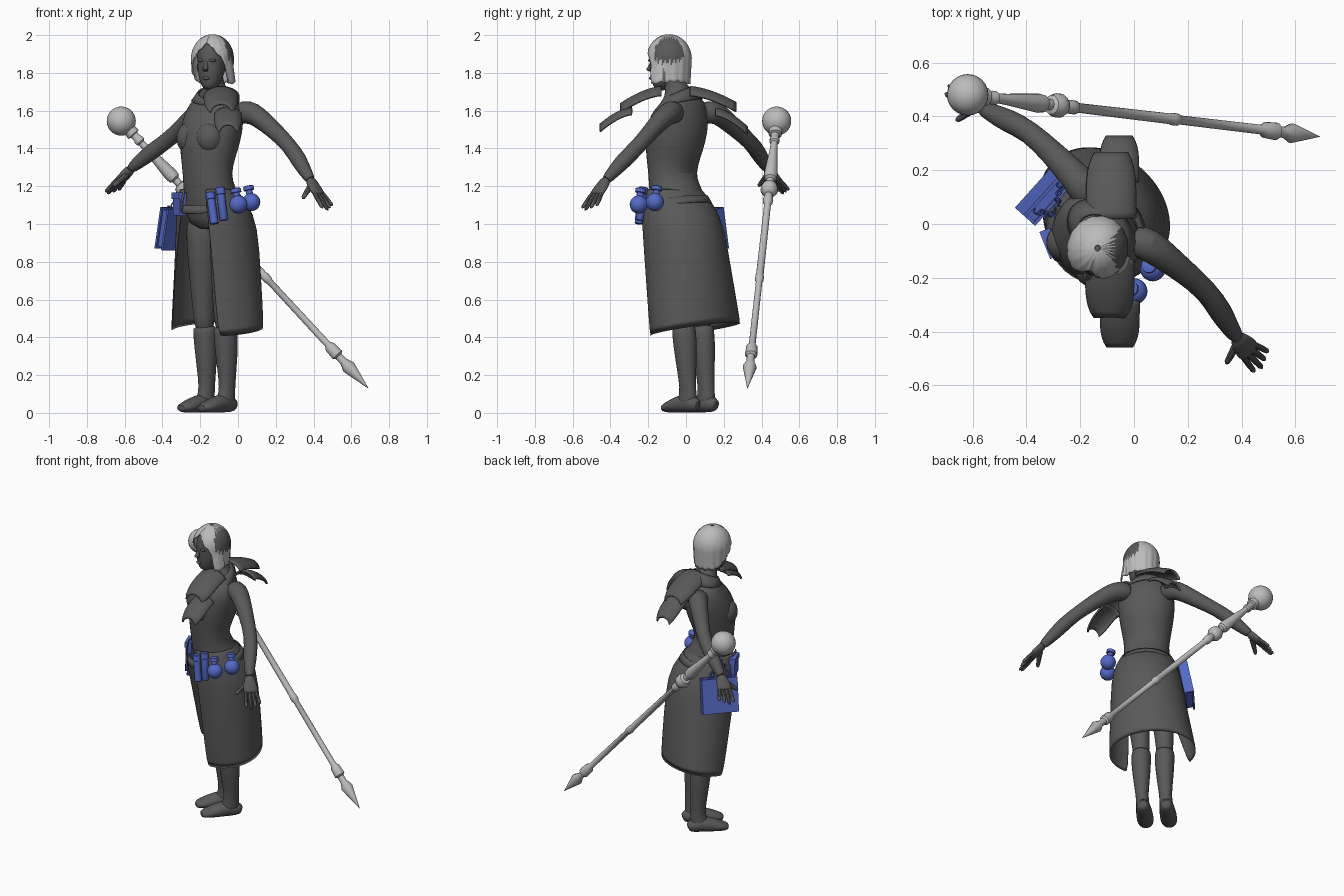
import bpy, bmesh, math
from math import sin, cos, pi, radians
from mathutils import Vector, Matrix

cube = bpy.data.objects.get("Cube")
if cube:
    bpy.data.objects.remove(cube, do_unlink=True)


def material(name, rgb):
    m = bpy.data.materials.new(name)
    m.use_nodes = True
    m.diffuse_color = (*rgb, 1)
    m.node_tree.nodes["Principled BSDF"].inputs["Base Color"].default_value = (*rgb, 1)
    return m


DARK = material("dark grey", (.1, .1, .1))
LIGHT = material("light grey", (.5, .5, .5))
BLUE = material("blue", (.09, .14, .56))

I = Matrix.Identity(4)
BODY = Matrix.Translation((-.08, .02, 0)) @ Matrix.Rotation(radians(-42), 4, 'Z')
HEAD = Matrix.Translation((-.135, -.09, 0)) @ Matrix.Rotation(radians(-20), 4, 'Z')
made = []


def finish(name, bm, mats, frame=I, sub=0, thick=0):
    bmesh.ops.recalc_face_normals(bm, faces=bm.faces)
    bm.transform(frame)
    me = bpy.data.meshes.new(name)
    bm.to_mesh(me)
    bm.free()
    for m in mats:
        me.materials.append(m)
    ob = bpy.data.objects.new(name, me)
    bpy.context.collection.objects.link(ob)
    if thick:
        mod = ob.modifiers.new("thickness", 'SOLIDIFY')
        mod.thickness, mod.offset = thick, 0
    if sub:
        mod = ob.modifiers.new("smooth", 'SUBSURF')
        mod.levels = mod.render_levels = sub
    made.append(ob)
    return ob


def grid(name, rows, mats, frame=I, cyc=True, cap=True, loop=False, sub=0, thick=0, rule=None):
    """Skin a list of point rows; rule picks a material index from row and column."""
    bm = bmesh.new()
    vs = [[bm.verts.new(p) for p in r] for r in rows]
    n = len(rows[0])
    for i in range(len(rows) if loop else len(rows) - 1):
        a, b = vs[i], vs[(i + 1) % len(rows)]
        for j in range(n if cyc else n - 1):
            k = (j + 1) % n
            f = bm.faces.new((a[j], a[k], b[k], b[j]))
            if rule:
                f.material_index = rule(i, j)
    if cyc and cap and not loop:
        bm.faces.new(vs[0])
        bm.faces.new(vs[-1])
    return finish(name, bm, mats, frame, sub, thick)


def tube(name, stations, mat, frame=I, ref=(1, 0, 0), n=16, **kw):
    """Loft ellipses (x, y, z, radius along ref, other radius) along a path."""
    pts = [Vector(s[:3]) for s in stations]
    rows = []
    for i, s in enumerate(stations):
        t = (pts[min(i + 1, len(pts) - 1)] - pts[max(i - 1, 0)]).normalized()
        u = Vector(ref)
        u = (u - t * u.dot(t)).normalized()
        v = t.cross(u)
        rows.append([pts[i] + u * s[3] * cos(2 * pi * j / n) + v * s[-1] * sin(2 * pi * j / n)
                     for j in range(n)])
    return grid(name, rows, [mat], frame, **kw)


def rod(name, a, b, profile, mat, n=16, frame=I):
    """Turned shape between two points, profile of (fraction, radius)."""
    a, b = Vector(a), Vector(b)
    return tube(name, [(*a.lerp(b, t), r, r) for t, r in profile], mat, frame, ref=(0, 1, 0), n=n)


def ball(name, c, r, mat, frame=I, scale=(1, 1, 1)):
    bm = bmesh.new()
    bmesh.ops.create_uvsphere(bm, u_segments=24, v_segments=14, radius=r,
                              matrix=Matrix.Translation(c) @ Matrix.Diagonal((*scale, 1)))
    return finish(name, bm, [mat], frame)


def box(name, c, size, mat, frame=I, rot=I):
    bm = bmesh.new()
    bmesh.ops.create_cube(bm, matrix=Matrix.Translation(c) @ rot @ Matrix.Diagonal((*size, 1)))
    return finish(name, bm, [mat], frame)


# Torso and neck
tube("torso", [(-.01, -.05, .97, .12, .11), (0, -.06, 1.06, .165, .15), (0, -.11, 1.18, .147, .13),
               (0, -.125, 1.26, .137, .117), (0, -.119, 1.36, .154, .139), (0, -.103, 1.46, .173, .16),
               (0, -.07, 1.56, .18, .138), (0, -.055, 1.63, .165, .103), (.01, -.07, 1.685, .1, .075),
               (.015, -.085, 1.72, .058, .058), (.02, -.1, 1.77, .052, .054), (.03, -.115, 1.84, .05, .05)],
     DARK, BODY, n=20, sub=1)
ball("chest", (0, -.165, 1.455), .08, DARK, BODY, (1.75, 1, 1.25))
tube("collar", [(0, -.062, 1.645, .14, .1), (.003, -.066, 1.672, .115, .088), (.008, -.074, 1.692, .095, .076)],
     DARK, BODY, n=24, cap=False, thick=.008)
tube("waist_belt", [(0, -.084, 1.085, .183, .179), (0, -.091, 1.125, .17, .16)],
     DARK, BODY, n=32, cap=False, thick=.006)

# Arms, legs and boots, one of each per side
for s, side in ((1, "left"), (-1, "right")):
    raised = .2 if s < 0 else 0

    def reach(x, y, z):
        return s * x, y, z + raised * max(0, x - .35)

    ball(side + "_bust", (s * .068, -.18, 1.455), .075, DARK, BODY, (1, 1, 1.15))
    tube(side + "_arm", [(*reach(x, y, z), r, r) for x, y, z, r in (
        (.09, -.01, 1.585, .06), (.17, .02, 1.597, .064), (.23, .025, 1.567, .056), (.33, .032, 1.502, .047),
        (.445, .035, 1.413, .041), (.53, .012, 1.34, .046), (.6, -.01, 1.272, .034), (.65, -.02, 1.225, .027))],
         DARK, BODY, ref=(0, 1, 0), sub=1)
    tube(side + "_palm", [(*reach(x, y, z), a, b) for x, y, z, a, b in (
        (.635, -.018, 1.24, .027, .026), (.66, -.022, 1.21, .038, .024),
        (.692, -.026, 1.175, .048, .02), (.718, -.026, 1.15, .043, .014))], DARK, BODY, ref=(0, 1, 0), sub=1)
    for k in range(4):
        drop = .012 * abs(k - 1)
        rod(f"{side}_finger_{k + 1}", reach(.702, -.056 + .02 * k, 1.165),
            reach(.785 - drop, -.07 + .03 * k, 1.073 + drop),
            [(0, .012), (.5, .012), (.9, .01), (1, .004)], DARK, 8, BODY)
    rod(side + "_thumb", reach(.655, -.035, 1.2), reach(.675, -.118, 1.135),
        [(0, .017), (.6, .014), (.9, .011), (1, .004)], DARK, 8, BODY)

    foot_x = .03 if s > 0 else -.115
    tube(side + "_leg", [(foot_x + (s * .085 - foot_x) * k, y, z, a, b) for k, y, z, a, b in (
        (1, -.06, 1.04, .08, .09), (.95, -.06, .97, .088, .1), (.7, -.053, .82, .08, .088),
        (.2, -.035, .62, .063, .066), (.05, -.024, .52, .057, .06), (0, -.015, .42, .05, .052))],
         DARK, BODY, sub=1)
    tube(side + "_boot", [(foot_x - dx, y, z, a, b) for dx, y, z, a, b in (
        (0, -.018, .46, .058, .06), (0, -.016, .445, .062, .066), (0, -.006, .36, .062, .067),
        (.003, .002, .23, .05, .054), (.006, .008, .13, .039, .046), (.01, .004, .08, .042, .056),
        (.013, -.005, .035, .046, .062))], DARK, BODY, sub=1)
    tube(side + "_foot", [(foot_x - dx, y, z, a, b) for dx, y, z, a, b in (
        (.012, .075, .036, .022, .024), (.012, .055, .045, .042, .042), (.015, -.02, .054, .048, .053),
        (.02, -.085, .042, .055, .041), (.024, -.145, .03, .052, .029), (.026, -.185, .022, .03, .019))],
         DARK, BODY, sub=1)

# Open wrap skirt with a slanted hem; angles mark the front opening
skirt = [(0, -.118, 1.19, .15, .136, 32, -15), (0, -.085, 1.1, .188, .186, 32, -15),
         (0, -.048, 1.0, .213, .214, 30, -25), (-.02, -.022, .72, .238, .213, 34, -43),
         (-.042, .003, .427, .268, .209, 36, -55)]
rows = []
for x, y, z, a, b, start, end in skirt:
    row = []
    for j in range(49):
        t = radians(start + (360 + end - start) * j / 48)
        dx, dy = x + a * sin(t), y - b * cos(t)
        row.append((dx, dy, z + max(0, 1 - z) * (.3 * dy - .09 * dx)))
    rows.append(row)
grid("wrap_skirt", rows, [DARK], BODY, cyc=False, sub=1, thick=.008)

# Head and face
tube("head", [(0, -.062, 1.712, .02, .02), (0, -.055, 1.728, .042, .042), (0, -.035, 1.77, .062, .073),
              (0, -.015, 1.83, .074, .093), (0, -.003, 1.89, .08, .1), (0, 0, 1.94, .076, .094),
              (0, .005, 1.975, .05, .063), (0, .005, 1.988, .012, .012)], DARK, HEAD, n=20, sub=1)
rod("nose", (0, -.094, 1.865), (0, -.114, 1.81), [(0, .006), (.6, .012), (.9, .016), (1, .01)], DARK, 10, HEAD)
ball("lips", (0, -.1, 1.772), .02, DARK, HEAD, (1, .5, .45))
for s, side in ((1, "left"), (-1, "right")):
    ball(side + "_brow", (s * .032, -.093, 1.866), .022, DARK, HEAD, (1, .5, .35))
    ball(side + "_ear", (s * .078, .0, 1.83), .026, DARK, HEAD, (.35, .7, 1))

# Hair with centre parting, long back and one shaved side
edge = [(-180, 1.75), (-112, 1.755), (-90, 1.79), (-68, 1.83), (-50, 1.86), (-30, 1.905), (-5, 1.96),
        (8, 1.96), (35, 1.91), (56, 1.86), (64, 1.745), (85, 1.755), (130, 1.76), (180, 1.75)]


def hem(deg):
    for (d0, z0), (d1, z1) in zip(edge, edge[1:]):
        if d0 <= deg <= d1:
            return z0 + (z1 - z0) * (deg - d0) / (d1 - d0)


COLS, ROWS = 96, 22
hair = []
for i in range(ROWS + 1):
    q = max(i / ROWS, .002)
    row = []
    for j in range(COLS):
        deg = -180 + 360 * j / COLS
        t = radians(deg)
        strand = abs(sin(8 * t)) * min(1, 1.5 * q)
        z = 2 - (2 - hem(deg)) * (1 - cos(q * pi / 2))
        r = math.sqrt(max(0, 1 - ((z - 1.88) / .1205) ** 2)) if z > 1.88 else 1 - .5 * (1.88 - z)
        r *= .995 + .025 * strand
        if 56 < deg < 95:  # side lock flares out
            r *= 1 + 2 * max(0, 1.86 - z)
        row.append((.108 * r * sin(t), -.116 * r * cos(t), z - .01 * q * strand))
    hair.append(row)


def shaved(i, j):
    x, y, z = hair[i][j]
    across = (math.degrees(math.atan2(x, -y)) - 106) / 44
    up = (z - 1.918 - .012 * (j % 3)) / .064
    return int(abs(across) ** 3 + abs(up) ** 3 < 1)


grid("hair", hair, [LIGHT, DARK], HEAD, cap=False, thick=.008, rule=shaved)


# Layered shoulder plates, fore and aft
def plate(name, s, x0, half, y0, y1, z0, z1, rise):
    rows = []
    for i in range(11):
        t = i / 10
        w = half * (1 - .35 * t ** 5)
        rows.append([(x0 + w * sin(a), s * (y0 + (y1 - y0) * t) - .055, z0 + (z1 - z0) * t ** 1.6 - rise * (1 - cos(a)))
                     for a in (radians(-80 + 10 * k) for k in range(17))])
    grid(name, rows, [DARK], cyc=False, thick=.012)


plate("front_shoulder_plate", -1, -.09, .088, .075, .29, 1.724, 1.635, .055)
plate("front_lower_plate", -1, -.053, .07, .23, .4, 1.615, 1.525, .045)
plate("rear_shoulder_plate", 1, -.085, .09, .075, .32, 1.724, 1.64, .055)
plate("rear_lower_plate", 1, -.055, .07, .21, .38, 1.61, 1.51, .045)

# Staff with orb and spear point
orb, tip = (-.618, .48, 1.545), (.69, .325, .13)
ball("staff_orb", orb, .077, LIGHT)
rod("staff", orb, tip, [
    (.03, .035), (.05, .035), (.052, .022), (.065, .022), (.068, .026), (.078, .026), (.082, .018), (.11, .021),
    (.2, .036), (.215, .032), (.22, .02), (.235, .02), (.238, .036), (.25, .045), (.262, .045), (.272, .034),
    (.275, .02), (.29, .026), (.305, .026), (.31, .018), (.575, .02), (.58, .023), (.595, .023), (.6, .017),
    (.835, .018), (.845, .03), (.875, .033), (.88, .021), (.9, .021), (.92, .037), (1, .001)], LIGHT)

# Book hung on chains
tilt = Matrix.Rotation(radians(11), 4, 'Y')
centre = Vector((-.246, -.1, .975))
box("book_pages", centre, (.04, .2, .2), BLUE, BODY, tilt)
for k, side in ((-1, "outer"), (1, "inner")):
    box(f"book_{side}_cover", centre + tilt @ Vector((k * .024, 0, 0)), (.012, .225, .222), BLUE, BODY, tilt)
box("book_spine", centre + Vector((0, .108, 0)), (.056, .012, .222), BLUE, BODY, tilt)
for y in (-.04, -.17):
    for k in range(5):
        c = Vector((-.228, y, 1.08)).lerp(Vector((-.165, -.13, 1.16)), k / 4)
        spin = Matrix.Translation(c) @ Matrix.Rotation(k * pi / 2, 4, 'Z') @ Matrix.Rotation(.4, 4, 'X')
        link = [[((.011 + .004 * cos(b)) * cos(a), .004 * sin(b), (.016 + .004 * cos(b)) * sin(a))
                 for b in (pi * m / 3 for m in range(6))] for a in (pi * m / 6 for m in range(12))]
        grid("chain_link", link, [BLUE], BODY @ spin, loop=True)

# Belt pouch, vials and round flasks
turn = Matrix.Rotation(radians(22), 4, 'Z')
box("belt_pouch", (-.31, -.072, 1.1), (.034, .1, .11), BLUE, rot=turn)
box("pouch_flap", (-.312, -.072, 1.15), (.042, .108, .035), BLUE, rot=turn)
capped = [(0, .019), (.02, .022), (.78, .022), (.79, .025), (.98, .025), (1, .021)]
rod("vial_1", (-.125, -.25, 1.0), (-.148, -.235, 1.17), capped, BLUE)
rod("vial_2", (-.075, -.245, 1.02), (-.095, -.225, 1.195), capped, BLUE)
for k, (x, y, z) in enumerate(((.002, -.25, 1.103), (.07, -.165, 1.116))):
    ball(f"flask_{k + 1}", (x, y, z), .048, BLUE)
    rod(f"flask_neck_{k + 1}", (x, y, z), (x - .016, y + .012, z + .085),
        [(0, .018), (.72, .018), (.74, .028), (.97, .028), (1, .024)], BLUE)

# Smooth shading that keeps hard edges
bpy.ops.object.select_all(action='DESELECT')
for ob in made:
    ob.select_set(True)
bpy.context.view_layer.objects.active = made[0]
bpy.ops.object.shade_smooth_by_angle(angle=radians(40))
